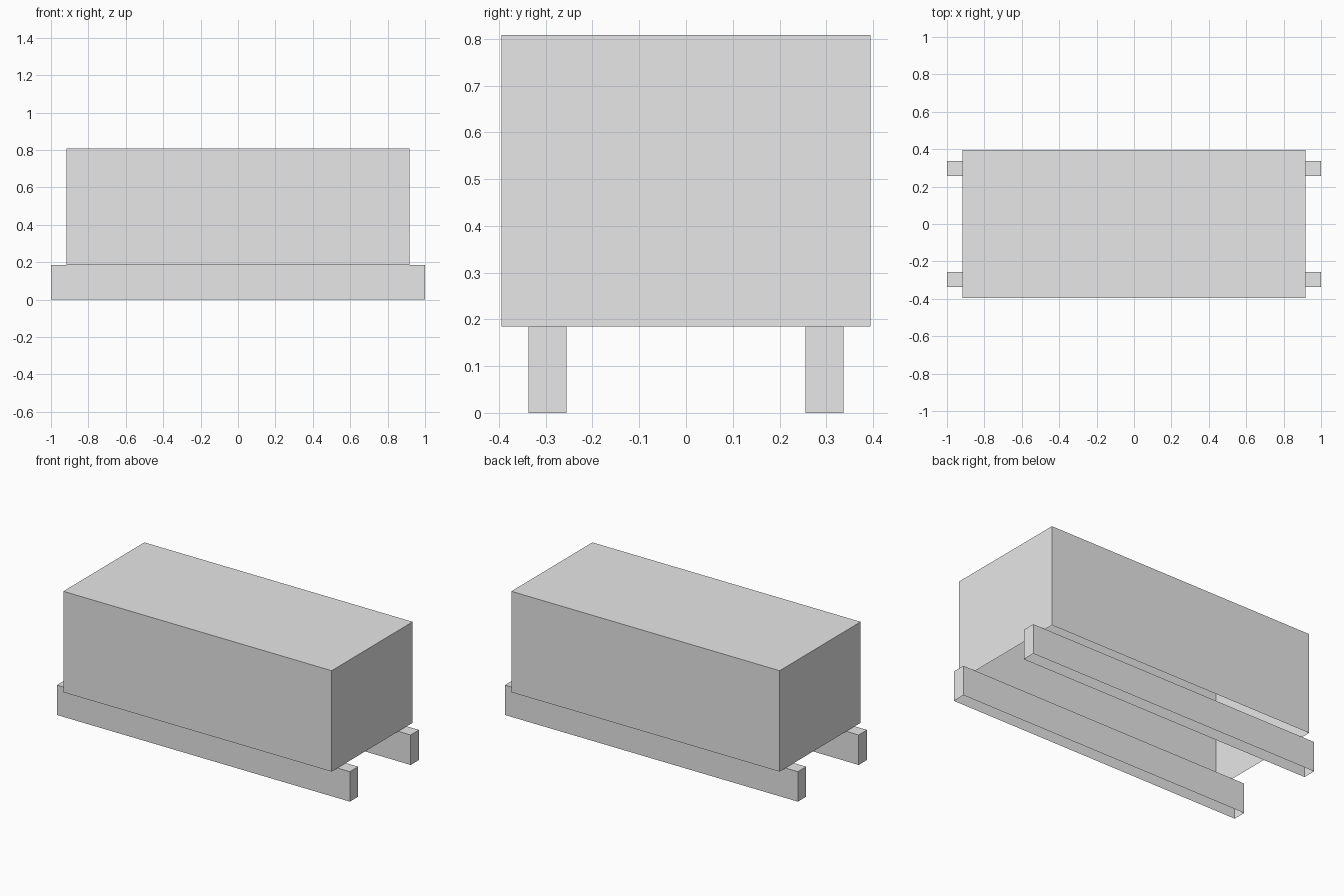
import bpy
import bmesh
from mathutils import Matrix, Vector

cube = bpy.data.objects.get("Cube")
if cube:
    bpy.data.objects.remove(cube, do_unlink=True)

GREY = (0.8, 0.8, 0.8, 1)
grey = bpy.data.materials.new("light_grey")
grey.use_nodes = True
grey.diffuse_color = GREY
grey.node_tree.nodes["Principled BSDF"].inputs["Base Color"].default_value = GREY


def open_box(name, size, centre):
    """Flat-sided box shell without its underside."""
    bm = bmesh.new()
    bmesh.ops.create_cube(bm, size=1)
    bm.normal_update()
    underside = [f for f in bm.faces if f.normal.z < -0.5]
    bmesh.ops.delete(bm, geom=underside, context="FACES")
    bm.transform(Matrix.Translation(centre) @ Matrix.Diagonal(Vector(size)).to_4x4())
    mesh = bpy.data.meshes.new(name)
    bm.to_mesh(mesh)
    bm.free()
    mesh.materials.append(grey)
    obj = bpy.data.objects.new(name, mesh)
    bpy.context.collection.objects.link(obj)
    return obj


RAIL_HEIGHT = 0.185
TOP = 0.808

# Main body, hollow and open below
body_height = TOP - RAIL_HEIGHT
open_box("body", (1.832, 0.79, body_height), (0, 0, RAIL_HEIGHT + body_height / 2))

# Two long support rails, also open below
for name, side in (("front_rail", -1), ("back_rail", 1)):
    open_box(name, (2, 0.081, RAIL_HEIGHT), (0, side * 0.2965, RAIL_HEIGHT / 2))
